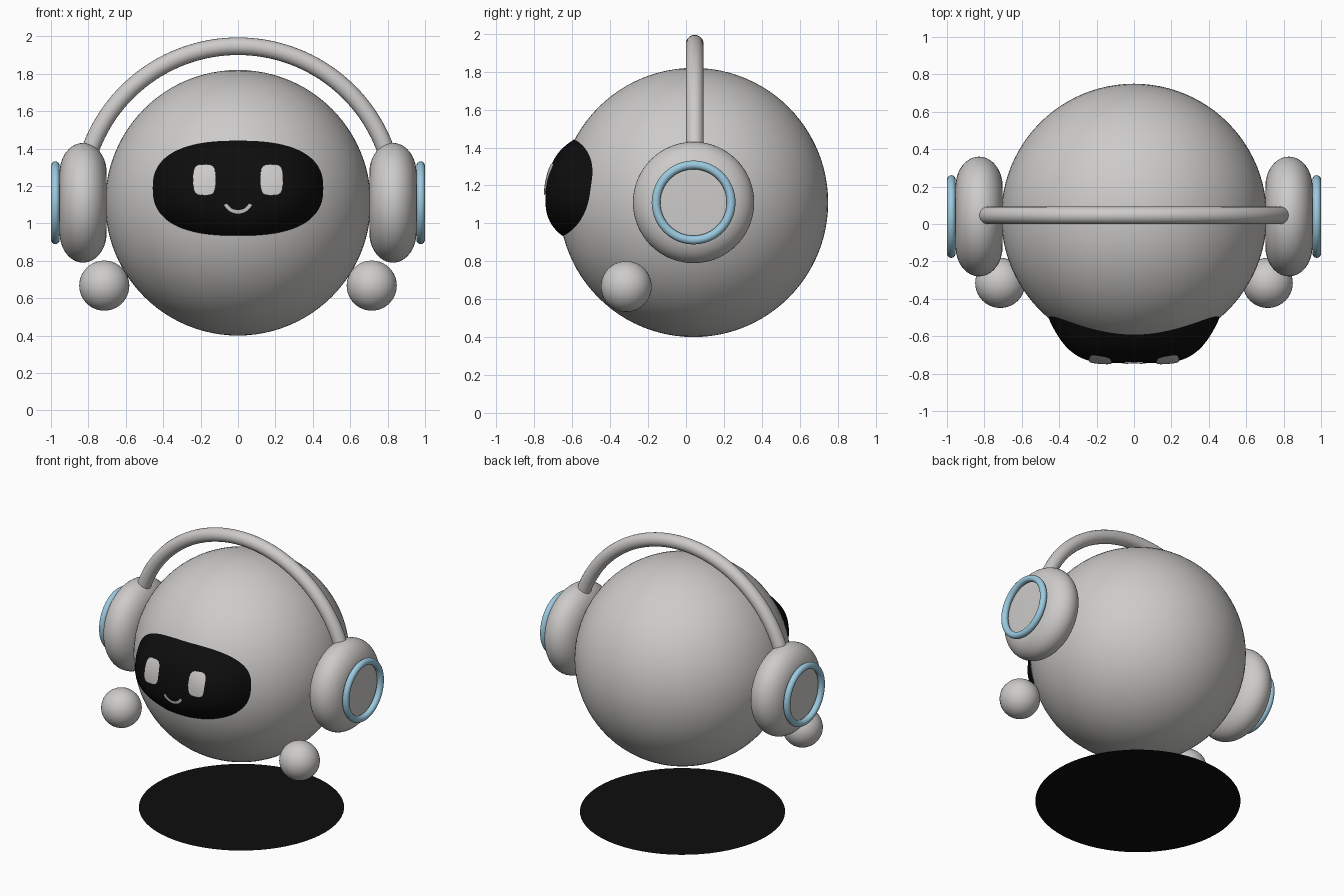
import bpy, bmesh, math
from mathutils import Matrix, Vector

cube = bpy.data.objects.get("Cube")
if cube:
    bpy.data.objects.remove(cube)


def material(name, rgb):
    m = bpy.data.materials.new(name)
    m.use_nodes = True
    m.diffuse_color = (*rgb, 1)
    m.node_tree.nodes["Principled BSDF"].inputs["Base Color"].default_value = (*rgb, 1)
    return m


GREY = material("warm_grey", (0.61, 0.6, 0.585))
BLACK = material("black", (0.004, 0.004, 0.004))
BLUE = material("light_blue", (0.33, 0.59, 0.74))

CENTRE = Vector((0, 0.04, 1.11))
RADIUS = 0.71
VISOR_Z, VISOR_W, VISOR_H = 1.188, 0.456, 0.254


def finish(name, bm, mat, angle=40):
    bmesh.ops.recalc_face_normals(bm, faces=bm.faces)
    mesh = bpy.data.meshes.new(name)
    bm.to_mesh(mesh)
    bm.free()
    mesh.materials.append(mat)
    ob = bpy.data.objects.new(name, mesh)
    bpy.context.collection.objects.link(ob)
    bpy.ops.object.select_all(action='DESELECT')
    ob.select_set(True)
    bpy.context.view_layer.objects.active = ob
    bpy.ops.object.shade_smooth_by_angle(angle=math.radians(angle))
    return ob


def ball(name, centre, radius, segments):
    bm = bmesh.new()
    bmesh.ops.create_uvsphere(bm, u_segments=segments, v_segments=segments // 2,
                              radius=radius, matrix=Matrix.Translation(centre))
    return finish(name, bm, GREY)


def sweep(name, rings, mat, closed=False):
    """Skin a list of equally long point loops, capping open ends."""
    bm = bmesh.new()
    loops = [[bm.verts.new(p) for p in ring] for ring in rings]
    n = len(loops[0])
    pairs = list(zip(loops, loops[1:])) + ([(loops[-1], loops[0])] if closed else [])
    for a, b in pairs:
        for i in range(n):
            j = (i + 1) % n
            bm.faces.new((a[i], a[j], b[j], b[i]))
    if not closed:
        bm.faces.new(loops[0])
        bm.faces.new(loops[-1])
    return finish(name, bm, mat)


def lathe_x(name, profile, mat, closed=False, steps=64):
    """Revolve (x, radius) points about the ear axis."""
    turns = [math.tau * i / steps for i in range(steps)]
    rings = [[(x, CENTRE.y + r * math.cos(t), CENTRE.z + r * math.sin(t)) for t in turns]
             for x, r in profile]
    return sweep(name, rings, mat, closed)


def superellipse(t, w, h, n):
    c, s = math.cos(t), math.sin(t)
    return (w * math.copysign(abs(c) ** (2 / n), c), h * math.copysign(abs(s) ** (2 / n), s))


def visor_y(x, z):
    """Bulging visor surface that meets the head along its rim."""
    u, v = abs(x) / VISOR_W, abs(z - VISOR_Z) / VISOR_H
    r = min(1, (u ** 2.5 + v ** 2.5) ** 0.4)
    head = CENTRE.y - math.sqrt(RADIUS ** 2 - x * x - (z - CENTRE.z) ** 2)
    return head - 0.004 - 0.068 * (1 - r ** 4) - 0.19 * u * u * (1 - r * r)


def face_patch(name, cx, cz, w, h, n, lift, mat, rings=12, steps=80):
    """Rounded patch lying on the visor surface."""
    bm = bmesh.new()
    mid = bm.verts.new((cx, visor_y(cx, cz) - lift, cz))
    last = None
    for k in range(1, rings + 1):
        f = math.sin(math.pi / 2 * k / rings)
        loop = []
        for i in range(steps):
            dx, dz = superellipse(math.tau * i / steps, w * f, h * f, n)
            x, z = cx + dx, cz + dz
            loop.append(bm.verts.new((x, visor_y(x, z) - lift, z)))
        for i in range(steps):
            j = (i + 1) % steps
            if last:
                bm.faces.new((last[i], last[j], loop[j], loop[i]))
            else:
                bm.faces.new((mid, loop[j], loop[i]))
        last = loop
    ob = finish(name, bm, mat, 60)
    # Open patches must face forward
    if sum(p.normal.y for p in ob.data.polygons) > 0:
        ob.data.flip_normals()
    return ob


# Head and floating hands
ball("head", CENTRE, RADIUS, 96)
for side, sx in (("left", 1), ("right", -1)):
    ball(side + "_hand", (sx * 0.715, -0.315, 0.667), 0.134, 40)

# Visor and eyes
face_patch("visor", 0, VISOR_Z, VISOR_W, VISOR_H, 2.5, 0, BLACK, rings=20, steps=96)
for side, sx in (("left", 1), ("right", -1)):
    face_patch(side + "_eye", sx * 0.18, 1.233, 0.06, 0.083, 3.6, 0.008, GREY, rings=5, steps=40)

# Smile: a curved strip on the visor
bm = bmesh.new()
strip = []
for i in range(21):
    t = math.radians(205 + 130 * i / 20)
    pair = []
    for r in (0.063, 0.084):
        x, z = r * math.cos(t), 1.134 + r * math.sin(t)
        pair.append(bm.verts.new((x, visor_y(x, z) - 0.008, z)))
    strip.append(pair)
for a, b in zip(strip, strip[1:]):
    bm.faces.new((a[0], a[1], b[1], b[0]))
smile = finish("smile", bm, GREY)
if smile.data.polygons[0].normal.y > 0:
    smile.data.flip_normals()

# Ear cups with a flat outer face, each carrying a ring
for side, sx in (("left", 1), ("right", -1)):
    arc = [math.pi * i / 24 for i in range(25)]
    cup = [(sx * (0.828 + 0.126 * math.cos(t)), 0.16 + 0.16 * math.sin(t)) for t in arc]
    lathe_x(side + "_ear_cup", cup, GREY)
    turn = [math.tau * i / 16 for i in range(16)]
    ring = [(sx * (0.977 + 0.023 * math.cos(t)), 0.198 + 0.023 * math.sin(t)) for t in turn]
    lathe_x(side + "_ear_ring", ring, BLUE, closed=True)

# Headband arching from cup to cup
tube = []
for i in range(65):
    a = math.radians(14 + 152 * i / 64)
    out = Vector((math.cos(a), 0, math.sin(a)))
    path = Vector((0, 0.046, 1.107)) + out * 0.84
    tube.append([path + out * (0.047 * math.cos(t)) + Vector((0, 0.047 * math.sin(t), 0))
                 for t in (math.tau * k / 20 for k in range(20))])
sweep("headband", tube, GREY)

# Dark disc on the floor
bm = bmesh.new()
bmesh.ops.create_circle(bm, cap_ends=True, segments=64, radius=0.675,
                        matrix=Matrix.Translation((0, CENTRE.y, 0)))
finish("floor_disc", bm, BLACK)
